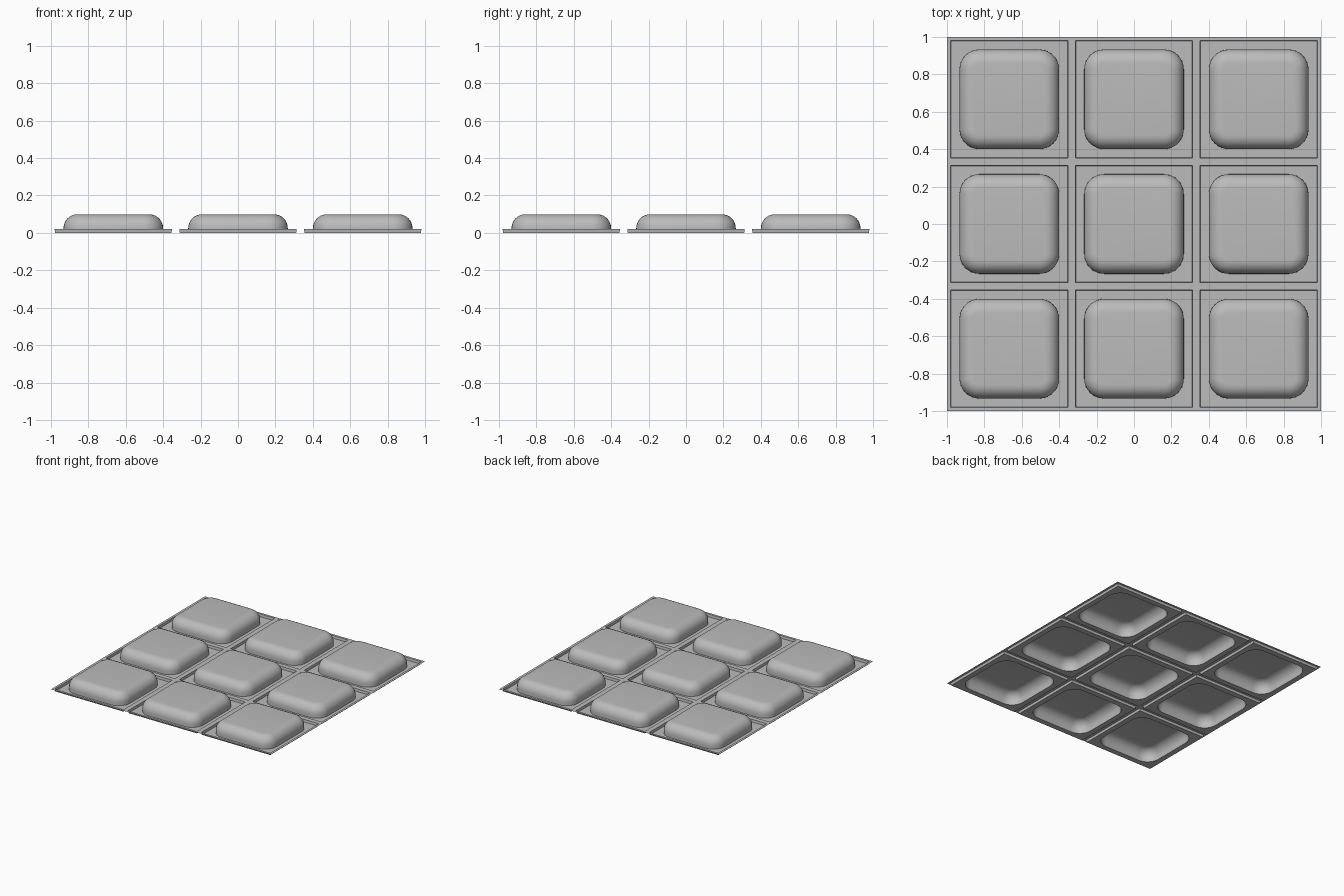
import bpy
import bmesh
from math import sin, cos, pi

cube = bpy.data.objects.get("Cube")
if cube:
    bpy.data.objects.remove(cube, do_unlink=True)

PITCH = 2 / 3          # tile spacing
CORNER_STEPS = 8
FILLET_STEPS = 8

grey = bpy.data.materials.new("plain grey")
grey.use_nodes = True
colour = (0.5, 0.5, 0.5, 1)
grey.diffuse_color = colour
grey.node_tree.nodes["Principled BSDF"].inputs["Base Color"].default_value = colour


def rounded_ring(bm, half, radius, z):
    """Ring of vertices along a square with rounded corners."""
    ring = []
    c = half - radius
    for k, (sx, sy) in enumerate([(1, 1), (-1, 1), (-1, -1), (1, -1)]):
        for i in range(CORNER_STEPS + 1):
            a = (k + i / CORNER_STEPS) * pi / 2
            ring.append(bm.verts.new((sx * c + radius * cos(a),
                                      sy * c + radius * sin(a), z)))
    return ring


def bridge(bm, outer, inner):
    n = len(outer)
    for i in range(n):
        j = (i + 1) % n
        bm.faces.new((outer[i], outer[j], inner[j], inner[i]))


# Tile cross-section as (half width, corner radius, height):
# raised lip, step down to the floor, then the hollow pillow wall
sections = [
    (PITCH / 2, 0, 0.02),
    (0.314, 0, 0.02),
    (0.311, 0, 0),
    (0.266, 0.105, 0),
]
# quarter-round fillet up to the pillow top
fillet = 0.073
for i in range(FILLET_STEPS + 1):
    a = i / FILLET_STEPS * pi / 2
    inset = fillet * (1 - cos(a))
    sections.append((0.266 - inset, 0.105 - inset, 0.099 - fillet + fillet * sin(a)))

bm = bmesh.new()
rings = [rounded_ring(bm, *s) for s in sections]
for outer, inner in zip(rings, rings[1:]):
    bridge(bm, outer, inner)
bm.faces.new(rings[-1])
bmesh.ops.remove_doubles(bm, verts=bm.verts, dist=0.00001)
mesh = bpy.data.meshes.new("pillow_tile")
bm.to_mesh(mesh)
bm.free()
mesh.materials.append(grey)

# Three by three grid of identical tiles
tiles = []
for row, y in zip(("front", "middle", "back"), (-PITCH, 0, PITCH)):
    for column, x in zip(("right", "centre", "left"), (-PITCH, 0, PITCH)):
        tile = bpy.data.objects.new(f"pillow_tile_{row}_{column}", mesh)
        tile.location = (x, y, 0)
        bpy.context.collection.objects.link(tile)
        tiles.append(tile)

# Smooth fillets, sharp steps
bpy.ops.object.select_all(action="DESELECT")
tiles[0].select_set(True)
bpy.context.view_layer.objects.active = tiles[0]
bpy.ops.object.shade_smooth_by_angle(angle=pi / 6)
